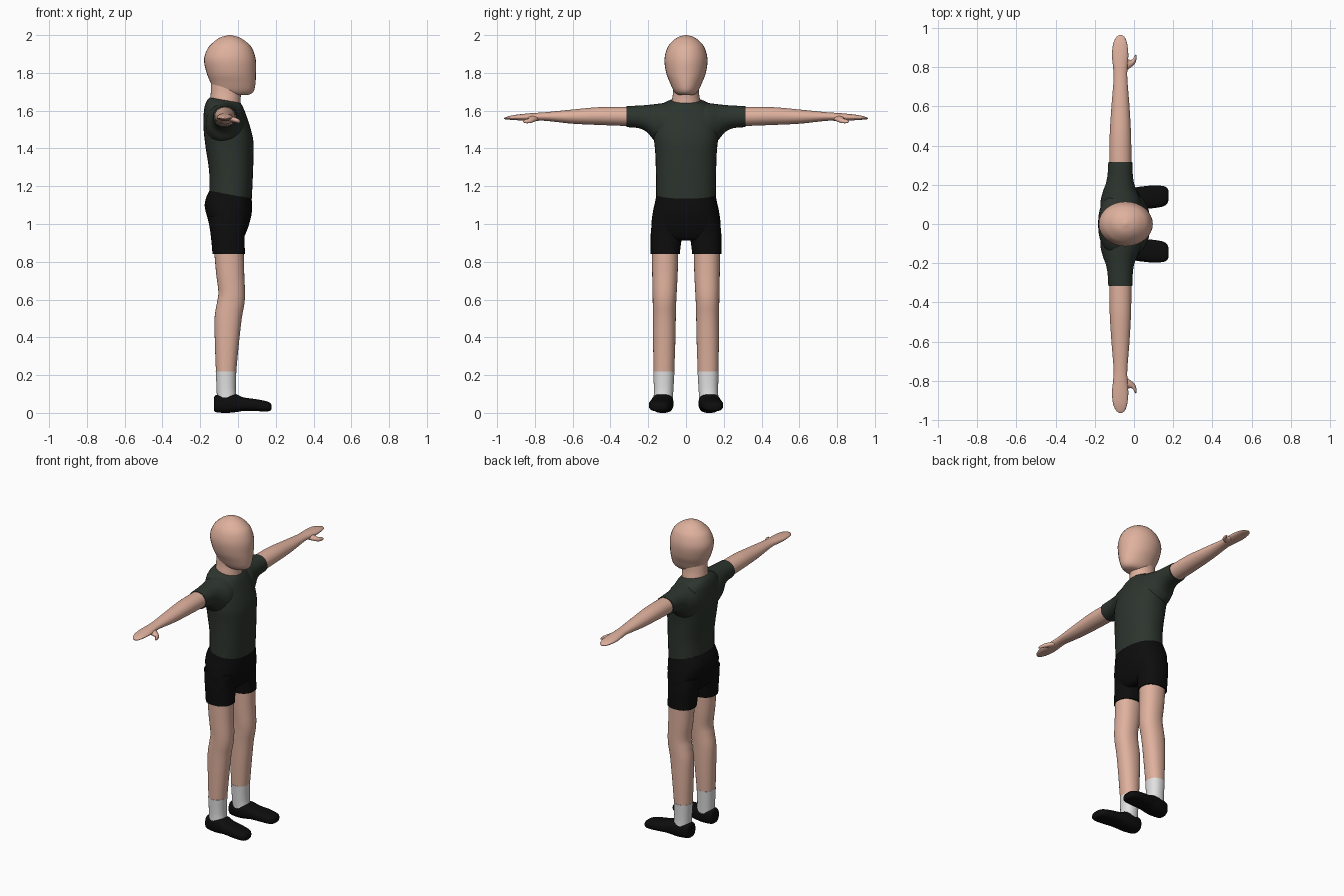
import bpy, bmesh, math


def material(name, rgb):
    m = bpy.data.materials.new(name)
    m.diffuse_color = (*rgb, 1)
    return m


SKIN = material("skin", (0.74, 0.44, 0.34))
GREEN = material("dark green cloth", (0.026, 0.035, 0.027))
BLACK = material("black cloth", (0.004, 0.004, 0.004))
WHITE = material("white sock", (0.75, 0.75, 0.75))


def spline(rows, steps=5):
    """Smooth in-between rows through the given rows (Catmull-Rom)."""
    pts = [rows[0]] + rows + [rows[-1]]
    out = []
    for i in range(1, len(pts) - 2):
        for k in range(steps):
            t = k / steps
            out.append([0.5 * (2 * b + (c - a) * t + (2 * a - 5 * b + 4 * c - d) * t * t
                               + (3 * b - a - 3 * c + d) * t ** 3)
                        for a, b, c, d in zip(*pts[i - 1:i + 3])])
    return out + [list(rows[-1])]


def loft(name, axis, rows, mat, mirror=False, power=2.0, tilt=0.0, n=32):
    """Loft rounded sections: each row is (position, min a, max a, min b, max b)."""
    bm = bmesh.new()
    rings = []
    for p, a0, a1, b0, b1 in spline(rows):
        ring = []
        for i in range(n):
            t = 2 * math.pi * i / n
            c, s = math.cos(t), math.sin(t)
            da = math.copysign(abs(c) ** (2 / power), c) * (a1 - a0) / 2
            db = math.copysign(abs(s) ** (2 / power), s) * (b1 - b0) / 2
            a, b, q = (a0 + a1) / 2 + da, (b0 + b1) / 2 + db, p + tilt * da
            co = {'x': (q, a, b), 'y': (a, q, b), 'z': (a, b, q)}[axis]
            ring.append(bm.verts.new(co))
        rings.append(ring)
    for r, s in zip(rings, rings[1:]):
        for i in range(n):
            j = (i + 1) % n
            bm.faces.new((r[i], r[j], s[j], s[i]))
    bm.faces.new(rings[0])
    bm.faces.new(rings[-1])
    bmesh.ops.recalc_face_normals(bm, faces=bm.faces)
    me = bpy.data.meshes.new(name)
    bm.to_mesh(me)
    bm.free()
    me.materials.append(mat)
    ob = bpy.data.objects.new(name, me)
    bpy.context.collection.objects.link(ob)
    bpy.ops.object.select_all(action='DESELECT')
    ob.select_set(True)
    bpy.context.view_layer.objects.active = ob
    bpy.ops.object.shade_smooth_by_angle(angle=math.radians(50))
    if mirror:
        mod = ob.modifiers.new("other side", 'MIRROR')
        mod.use_axis = (False, True, False)
    return ob


def body(rows):
    """Rows (z, back x, front x, half width) made symmetric about y = 0."""
    return [(z, x0, x1, -h, h) for z, x0, x1, h in rows]


# Head and neck
loft("head", 'z', body([
    (1.682, -0.09, 0.045, 0.035), (1.69, -0.11, 0.07, 0.052), (1.71, -0.13, 0.086, 0.068),
    (1.75, -0.146, 0.093, 0.086), (1.80, -0.166, 0.095, 0.105), (1.87, -0.18, 0.094, 0.114),
    (1.93, -0.16, 0.075, 0.100), (1.965, -0.127, 0.043, 0.075), (1.988, -0.093, 0.006, 0.044),
    (2.0, -0.050, -0.037, 0.006)]), SKIN)
loft("neck", 'z', body([
    (1.61, -0.150, 0.015, 0.080), (1.66, -0.146, 0.014, 0.074), (1.70, -0.144, 0.018, 0.068),
    (1.77, -0.142, 0.030, 0.066)]), SKIN)

# Shirt
loft("shirt_body", 'z', body([
    (1.155, -0.152, 0.073, 0.158), (1.26, -0.153, 0.078, 0.159), (1.38, -0.171, 0.082, 0.163),
    (1.465, -0.181, 0.081, 0.171), (1.54, -0.183, 0.063, 0.170), (1.60, -0.177, 0.042, 0.157),
    (1.635, -0.165, 0.027, 0.122), (1.655, -0.150, 0.014, 0.078)]),
    GREEN, power=2.3, tilt=-0.18)
loft("sleeve", 'y', [
    (0.07, -0.172, 0.040, 1.40, 1.645), (0.12, -0.170, 0.035, 1.42, 1.640),
    (0.17, -0.157, 0.014, 1.445, 1.634), (0.205, -0.144, 0.001, 1.485, 1.630),
    (0.25, -0.135, -0.006, 1.507, 1.627), (0.315, -0.131, -0.009, 1.513, 1.624)],
    GREEN, mirror=True, power=2.1)

# Arms with mitten hands
loft("arm", 'y', [
    (0.29, -0.126, -0.013, 1.518, 1.620), (0.45, -0.124, -0.015, 1.524, 1.619),
    (0.60, -0.115, -0.023, 1.531, 1.606), (0.74, -0.104, -0.034, 1.546, 1.592),
    (0.80, -0.107, -0.033, 1.546, 1.588), (0.86, -0.112, -0.029, 1.547, 1.583),
    (0.915, -0.107, -0.034, 1.551, 1.576), (0.95, -0.092, -0.046, 1.553, 1.567),
    (0.964, -0.075, -0.063, 1.556, 1.561)], SKIN, mirror=True)
loft("thumb", 'x', [
    (-0.060, 0.77, 0.845, 1.548, 1.580), (-0.035, 0.785, 0.84, 1.541, 1.572),
    (-0.010, 0.803, 0.838, 1.536, 1.562), (0.006, 0.820, 0.862, 1.533, 1.554),
    (0.013, 0.842, 0.860, 1.536, 1.546)], SKIN, mirror=True, n=16)

# Shorts
loft("shorts_hips", 'z', body([
    (0.925, -0.125, 0.010, 0.10), (0.945, -0.142, 0.030, 0.165), (1.00, -0.158, 0.053, 0.182),
    (1.07, -0.176, 0.071, 0.174), (1.12, -0.168, 0.074, 0.163), (1.156, -0.151, 0.072, 0.157)]),
    BLACK, power=2.4, tilt=-0.18)
loft("shorts_leg", 'z', [
    (0.842, -0.135, 0.037, 0.033, 0.187), (0.90, -0.140, 0.035, 0.026, 0.187),
    (0.96, -0.147, 0.036, 0.015, 0.186), (1.04, -0.160, 0.050, 0.005, 0.176)],
    BLACK, mirror=True, power=2.3)

# Legs, socks and shoes
loft("leg", 'z', [
    (0.20, -0.116, -0.011, 0.063, 0.171), (0.36, -0.122, 0.004, 0.057, 0.174),
    (0.50, -0.124, 0.020, 0.054, 0.175), (0.58, -0.112, 0.034, 0.052, 0.176),
    (0.64, -0.104, 0.037, 0.049, 0.177), (0.74, -0.116, 0.033, 0.044, 0.179),
    (0.88, -0.128, 0.030, 0.040, 0.181)], SKIN, mirror=True, power=2.2)
loft("sock", 'z', [
    (0.06, -0.112, -0.002, 0.070, 0.173), (0.12, -0.113, -0.011, 0.067, 0.170),
    (0.22, -0.118, -0.009, 0.061, 0.173)], WHITE, mirror=True, power=2.2)
loft("shoe", 'x', [
    (-0.127, 0.095, 0.145, 0.020, 0.070), (-0.118, 0.076, 0.166, 0.004, 0.094),
    (-0.06, 0.067, 0.179, 0.000, 0.099), (-0.01, 0.069, 0.184, 0.004, 0.098),
    (0.03, 0.074, 0.190, 0.010, 0.082), (0.10, 0.081, 0.197, 0.009, 0.072),
    (0.15, 0.090, 0.193, 0.008, 0.062), (0.170, 0.106, 0.182, 0.011, 0.053),
    (0.177, 0.125, 0.165, 0.018, 0.042)], BLACK, mirror=True, power=2.7)
